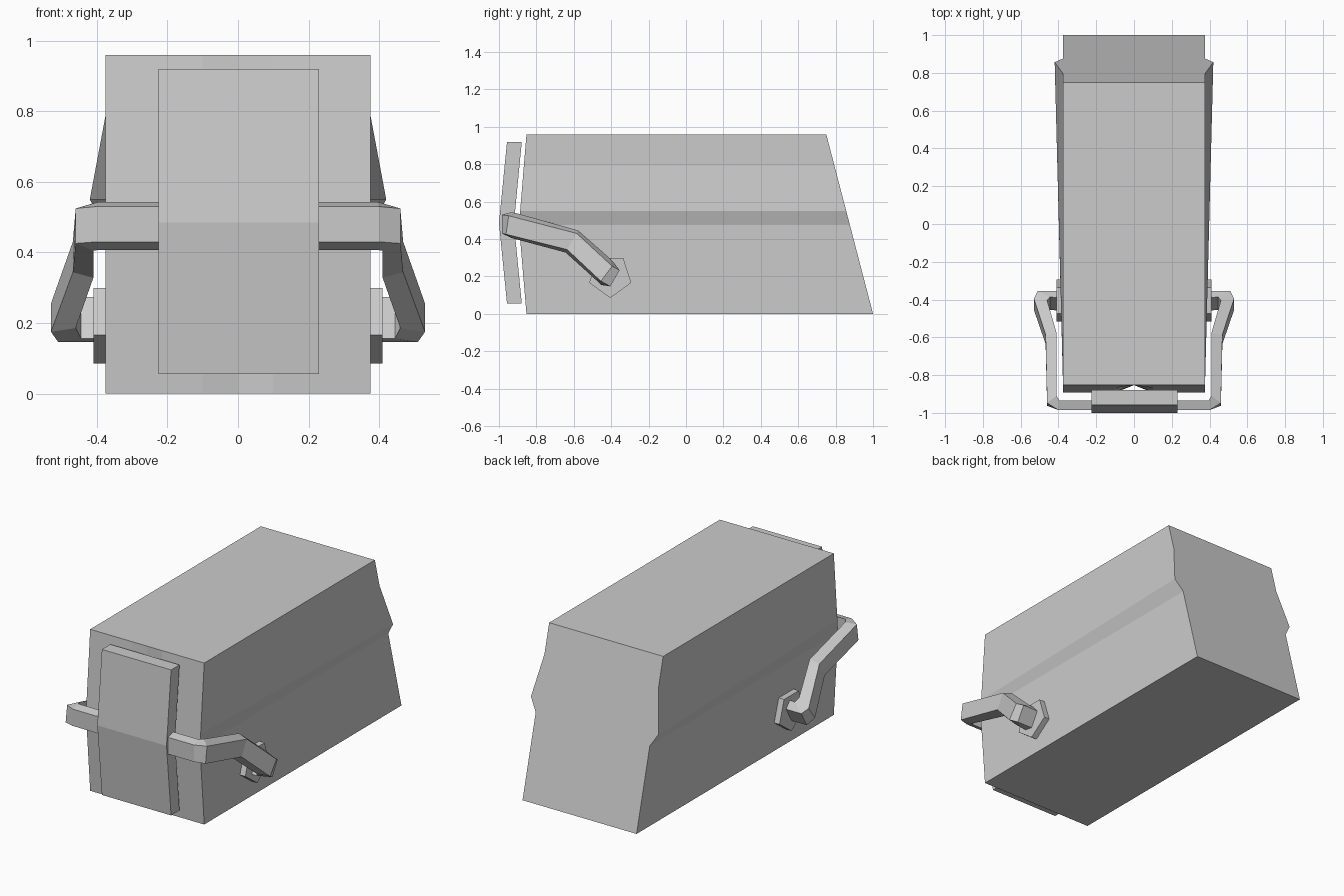
import bpy, bmesh, math
from mathutils import Vector

if "Cube" in bpy.data.objects:
    bpy.data.objects.remove(bpy.data.objects["Cube"])


def make(name, verts, faces):
    me = bpy.data.meshes.new(name)
    me.from_pydata(verts, [], faces)
    bm = bmesh.new()
    bm.from_mesh(me)
    bmesh.ops.recalc_face_normals(bm, faces=bm.faces)
    bm.to_mesh(me)
    bm.free()
    ob = bpy.data.objects.new(name, me)
    bpy.context.collection.objects.link(ob)
    return ob


def loft(name, rings):
    n = len(rings[0])
    verts = [v for r in rings for v in r]
    faces = [(i * n + j, i * n + (j + 1) % n, (i + 1) * n + (j + 1) % n, (i + 1) * n + j)
             for i in range(len(rings) - 1) for j in range(n)]
    faces += [tuple(range(n)), tuple(range(len(verts) - n, len(verts)))]
    return make(name, verts, faces)


# body: stacked outlines with a shallow creased front and a side ridge growing to the back
H, W = 0.96, 0.375
rings = []
for z, back_x in ((0, W), (0.475, W), (0.55, 0.42), (0.79, W), (H, W)):
    bulge = 0.04 * (z / 0.475 if z <= 0.475 else (H - z) / (H - 0.475))
    front, back = -0.853 - bulge, 1 - 0.25 * z / H
    rings.append([(-W, front, z), (-0.1, front, z), (0, -0.853, z), (0.1, front, z),
                  (W, front, z), (back_x, back, z), (-back_x, back, z)])
loft("body", rings)

# front plate: bent panel
profile = [(-0.957, 0.055), (-1.0, 0.485), (-0.957, 0.92),
           (-0.878, 0.92), (-0.92, 0.485), (-0.878, 0.055)]
loft("front_plate", [[(x, y, z) for y, z in profile] for x in (-0.225, 0.23)])

# handle: trapezoid section swept round the front and down to both pivots
nodes = [  # outer point, inner point, width direction (y, z)
    ((0.40, -0.985, 0.48), (0.395, -0.935, 0.475), (0, 1)),
    ((0.46, -0.955, 0.475), (0.41, -0.92, 0.472), (0.15, 1)),
    ((0.468, -0.61, 0.387), (0.41, -0.61, 0.387), (0.5, 0.87)),
    ((0.53, -0.425, 0.215), (0.46, -0.445, 0.24), (0.6, 0.8)),
    ((0.51, -0.38, 0.19), (0.445, -0.42, 0.215), (0.5, 0.87)),
    ((0.40, -0.38, 0.19), (0.40, -0.425, 0.215), (0.5, 0.87)),
]


def section(node, side):
    o, i, w = node
    w = Vector((0, *w)).normalized()
    pts = [Vector(o) - w * 0.05, Vector(o) + w * 0.05, Vector(i) + w * 0.068, Vector(i) - w * 0.068]
    return [(p.x * side, p.y, p.z) for p in pts]


loft("handle", [section(n, -1) for n in reversed(nodes)] + [section(n, 1) for n in nodes])

# pivot mounts: five-sided discs on both sides
for side, label in ((-1, "left"), (1, "right")):
    ring = [(-0.405 + 0.118 * math.sin(a), 0.203 - 0.118 * math.cos(a))
            for a in (math.tau * k / 5 for k in range(5))]
    loft(label + "_pivot_mount", [[(side * x, y, z) for y, z in ring] for x in (0.37, 0.41)])
